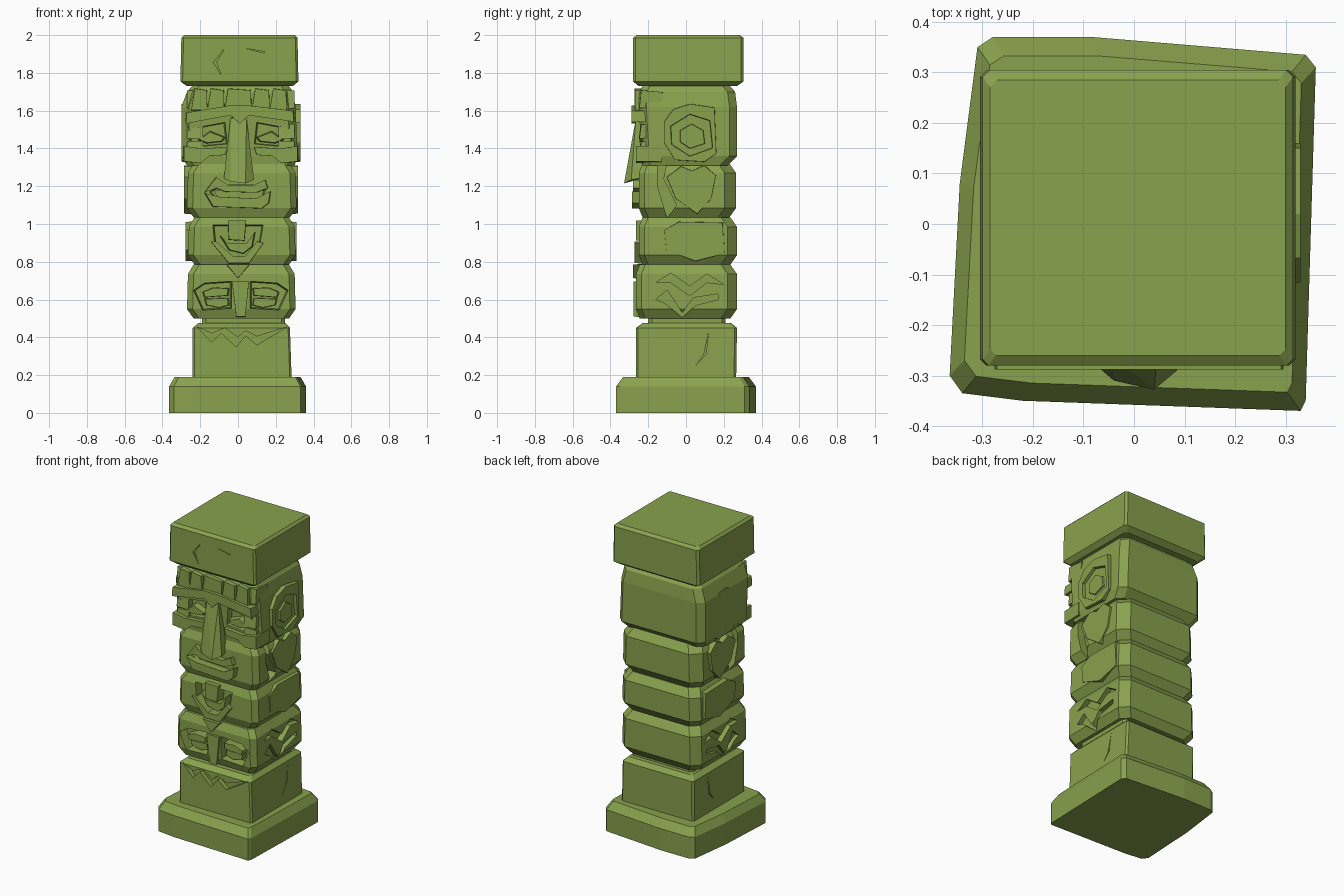
import bpy, bmesh
from mathutils import Vector

mat = bpy.data.materials.new("moss green")
mat.diffuse_color = (0.25, 0.36, 0.075, 1)
CX = 0.015   # mirror plane of the carved column


def finish(name, bm):
    bmesh.ops.recalc_face_normals(bm, faces=bm.faces[:])
    me = bpy.data.meshes.new(name)
    bm.to_mesh(me)
    bm.free()
    me.materials.append(mat)
    ob = bpy.data.objects.new(name, me)
    bpy.context.collection.objects.link(ob)
    return ob


def hull(name, pts):
    bm = bmesh.new()
    for p in pts:
        bm.verts.new(p)
    r = bmesh.ops.convex_hull(bm, input=bm.verts[:])
    junk = {g for g in r["geom_interior"] + r["geom_unused"] if isinstance(g, bmesh.types.BMVert)}
    bmesh.ops.delete(bm, geom=list(junk), context='VERTS')
    bmesh.ops.dissolve_limit(bm, angle_limit=0.03, verts=bm.verts[:], edges=bm.edges[:])
    return finish(name, bm)


def block(name, rings, cf, cb):
    """Stack of chamfered rectangles (z, x0, x1, y0, y1)."""
    pts = []
    for z, x0, x1, y0, y1 in rings:
        pts += [(x0 + cf, y0, z), (x1 - cf, y0, z), (x1, y0 + cf, z), (x1, y1 - cb, z),
                (x1 - cb, y1, z), (x0 + cb, y1, z), (x0, y1 - cb, z), (x0, y0 + cf, z)]
    return hull(name, pts)


def stone(name, z0, z1, x0, x1, y0, y1, cf=0.03, cb=0.05, e=0.035, h=0.05):
    """Rounded totem block, drawn in at top and bottom."""
    return block(name, [(z0, x0 + e, x1 - e, y0 + 0.02, y1 - e), (z0 + h, x0, x1, y0, y1),
                        (z1 - h, x0 + .005, x1 - .005, y0, y1),
                        (z1, x0 + e, x1 - e, y0 + 0.02, y1 - e)], cf, cb)


def prism(name, pts, d0, d1, side=0, taper=1.0):
    """Outline extruded from depth d0 to d1: side 0 = front (d is y), +-1 = flank (d is x from CX)."""
    bm = bmesh.new()
    c = sum((Vector(p) for p in pts), Vector((0, 0))) / len(pts)

    def loop(d, s):
        out = []
        for p in pts:
            u, z = c + (Vector(p) - c) * s
            out.append(bm.verts.new((u, d, z) if side == 0 else (CX + side * d, u, z)))
        return out
    a, b = loop(d0, 1), loop(d1, taper)
    bm.faces.new(a)
    bm.faces.new(b)
    for i in range(len(a)):
        j = (i + 1) % len(a)
        bm.faces.new((a[i], a[j], b[j], b[i]))
    return finish(name, bm)


def cut(target, pts, d0, d1, side=0, taper=1.0):
    c = prism("cutter", pts, d0, d1, side, taper)
    c.hide_render = True
    m = target.modifiers.new("cut", 'BOOLEAN')
    m.operation, m.object, m.solver = 'DIFFERENCE', c, 'EXACT'
    bpy.context.view_layer.objects.active = target
    bpy.ops.object.modifier_apply(modifier=m.name)
    bpy.data.objects.remove(c)


def flip(pts):
    return [(2 * CX - u, z) for u, z in pts]


# plinth, lower shaft and neck
foot = [(-.365, -.30), (-.34, -.335), (-.22, -.35), (.33, -.37), (.34, -.35), (.36, .31),
        (.34, .335), (-.08, .37), (-.28, .37), (-.31, .35), (-.345, .08)]
hull("plinth", [(x, y, z) for x, y in foot for z in (0, .14)] + [(x * .92, y * .9, .19) for x, y in foot])
shaft = block("shaft", [(.15, -.24, .285, -.265, .265), (.45, -.24, .275, -.265, .27),
                        (.475, -.21, .25, -.23, .24)], .01, .012)
block("neck", [(.44, -.19, .25, -.2, .21), (.52, -.19, .25, -.2, .21)], .02, .02)
block("core", [(.52, -.2, .23, -.2, .2), (1.78, -.2, .23, -.2, .2)], .03, .05)

# totem blocks
eyes_block = stone("eye_block", .5, .785, -.27, .305, -.265, .27)
mouth_block = stone("mouth_block", .785, 1.035, -.265, .305, -.25, .27)
lip_block = stone("lip_block", 1.035, 1.32, -.27, .31, -.25, .265, cb=.06)
head = block("head", [(1.31, -.27, .30, -.23, .22), (1.36, -.30, .315, -.235, .27),
                      (1.62, -.30, .305, -.25, .27), (1.70, -.27, .29, -.25, .26),
                      (1.745, -.23, .26, -.22, .22)], .04, .04)

# cap stone with shallow chiselled marks
cap = block("cap", [(1.73, -.27, .29, -.25, .27), (1.755, -.305, .32, -.28, .305),
                    (1.985, -.30, .315, -.28, .305), (2.0, -.285, .30, -.26, .285)], .012, .014)
cut(cap, [(-.07, 1.93), (-.13, 1.855), (-.09, 1.79), (-.115, 1.855)], -.3, -.272)
cut(cap, [(.04, 1.93), (.14, 1.905), (.14, 1.912)], -.3, -.272)

# hair slabs and brow
for i, (a, b) in enumerate([(-.24, -.16), (-.155, -.07), (-.065, .075), (.08, .17), (.175, .26)]):
    prism(f"hair_slab_{i}", [(a - .01, 1.60), (b, 1.60), (b - .004, 1.71), (a + .01, 1.72)], -.2, -.268 - .004 * (i % 2), 0, .95)
brow = [(-.285, 1.53), (-.28, 1.59), (-.04, 1.63), (.05, 1.63), (.3, 1.60), (.305, 1.54), (.06, 1.575), (.01, 1.53), (-.04, 1.575)]
prism("brow", brow, -.12, -.288, 0, .97)

# nose
hull("nose", [(-.04, -.265, 1.56), (.045, -.265, 1.56), (-.03, -.2, 1.57), (.03, -.2, 1.57),
              (-.075, -.28, 1.24), (-.04, -.31, 1.225), (.04, -.328, 1.215), (.085, -.29, 1.235),
              (-.07, -.2, 1.25), (.08, -.2, 1.25)])

# upper eyes: socket, eyeball wedge, cheek
socket = [(-.265, 1.44), (-.25, 1.51), (-.06, 1.545), (-.045, 1.42), (-.2, 1.405)]
eye = [(-.22, 1.445), (-.15, 1.495), (-.06, 1.46), (-.08, 1.435), (-.17, 1.425)]
cheek = [(-.29, 1.33), (-.29, 1.415), (-.19, 1.40), (-.05, 1.41), (-.065, 1.365), (-.15, 1.36), (-.2, 1.32)]
for tag, f in (("left", lambda p: p), ("right", flip)):
    cut(head, f(socket), -.3, -.205, 0, .85)
    prism("eye_" + tag, f(eye), -.19, -.245, 0, .8)
    prism("cheek_" + tag, f(cheek), -.13, -.265, 0, .96)

# wide smiling mouth
cut(lip_block, [(-.16, 1.17), (-.09, 1.21), (.1, 1.21), (.16, 1.19), (.12, 1.11), (-.1, 1.11)], -.3, -.21, 0, .9)
prism("upper_lip", [(-.185, 1.165), (-.12, 1.25), (-.055, 1.205), (.085, 1.205), (.15, 1.235), (.165, 1.19),
                    (.10, 1.165), (-.07, 1.17), (-.12, 1.19)], -.2, -.28, 0, .95)
prism("lower_lip", [(-.185, 1.165), (-.11, 1.145), (.10, 1.135), (.18, 1.175), (.17, 1.11), (.13, 1.08), (-.14, 1.09)], -.2, -.285, 0, .94)
prism("teeth", [(-.13, 1.18), (.14, 1.19), (.12, 1.12), (-.1, 1.12)], -.19, -.235)

# open mouth with front tooth and tongue
cut(mouth_block, [(-.14, 1.0), (.14, 1.0), (.12, .88), (.05, .80), (-.03, .80), (-.13, .89)], -.3, -.2, 0, .9)
prism("tooth", [(-.055, 1.02), (.045, 1.02), (.035, .91), (-.05, .915)], -.18, -.265, 0, .95)
prism("tongue", [(-.10, .94), (-.06, .90), (.05, .90), (.095, .96), (.08, .88), (.03, .84), (-.05, .86)], -.18, -.25, 0, .9)
prism("lower_jaw", [(-.15, .91), (-.12, .91), (-.03, .83), (.04, .83), (.105, .91), (.14, .90), (.06, .79), (-.05, .79)], -.18, -.272, 0, .96)

# lower eyes, forehead wedge and nose bar
socket2 = [(-.24, .65), (-.18, .69), (-.03, .70), (-.03, .55), (-.19, .54)]
lid = [(-.19, .64), (-.13, .665), (-.045, .66), (-.05, .62), (-.18, .61)]
ball = [(-.18, .605), (-.05, .61), (-.045, .57), (-.1, .555), (-.17, .57)]
for tag, f in (("left", lambda p: p), ("right", flip)):
    cut(eyes_block, f(socket2), -.3, -.205, 0, .88)
    prism("low_lid_" + tag, f(lid), -.19, -.26, 0, .9)
    prism("low_eye_" + tag, f(ball), -.19, -.24, 0, .9)
prism("forehead_wedge", [(-.07, .79), (.07, .79), (0, .705)], -.2, -.28, 0, .85)
prism("nose_bar", [(-.035, .7), (.06, .7), (.04, .505), (-.01, .505)], -.2, -.278, 0, .95)

# jagged mouth notch in the shaft
cut(shaft, [(-.215, .455), (-.14, .375), (-.09, .425), (-.01, .35), (.04, .41), (.10, .36), (.26, .455),
            (.1, .405), (.04, .435), (0, .40), (-.07, .45), (-.14, .42)], -.3, -.235)

# flank carvings, mirrored: ears, heart-shaped paws, wing plates, zigzags
ear = [(-.12, 1.54), (-.07, 1.61), (.02, 1.64), (.155, 1.62), (.165, 1.37), (.1, 1.325), (-.06, 1.335), (-.12, 1.43)]
inner = [(-.085, 1.52), (.02, 1.585), (.13, 1.55), (.145, 1.40), (.02, 1.355), (-.08, 1.42)]
lobe = [(-.04, 1.50), (.03, 1.54), (.1, 1.50), (.11, 1.42), (.02, 1.39), (-.04, 1.43)]
paw = [(-.11, 1.25), (-.03, 1.31), (.03, 1.285), (.1, 1.315), (.165, 1.26), (.14, 1.13), (.06, 1.045), (-.06, 1.13)]
wing = [(-.12, .97), (-.04, 1.015), (.2, 1.01), (.21, .84), (.05, .80), (-.11, .86)]
zig = [(-.16, .69), (-.08, .74), (.02, .67), (.11, .735), (.2, .68), (.11, .69), (.02, .62), (-.08, .69)]
zig2 = [(-.16, .60), (-.10, .65), (-.02, .53), (.04, .61), (.17, .63), (.17, .60), (.05, .57), (-.02, .505), (-.11, .58)]
for tag, s in (("right", 1), ("left", -1)):
    e = prism("ear_" + tag, ear, .2, .315, s, .97)
    cut(e, inner, .34, .296, s, .95)
    prism("ear_lobe_" + tag, lobe, .25, .308, s, .85)
    prism("paw_" + tag, paw, .2, .302, s, .94)
    prism("wing_" + tag, wing, .2, .294, s, .96)
    cut(eyes_block, zig, .32, .25, s)
    cut(eyes_block, zig2, .32, .26, s)
    cut(lip_block, [(-.15, 1.31), (-.10, 1.33), (-.12, 1.24), (-.05, 1.1), (-.1, 1.03), (-.15, 1.2)], .32, .24, s)
    cut(shaft, [(.12, .43), (.105, .31), (.05, .25), (.095, .31)], .32, .25, s)
    # layered temple slabs beside each ear
    for i, (za, zb) in enumerate([(1.36, 1.43), (1.45, 1.52), (1.61, 1.70)]):
        prism(f"temple_{tag}_{i}", [(-.25, za), (-.13, za + .01), (-.12, zb), (-.24, zb + .01)], .2, .285, s, .95)
